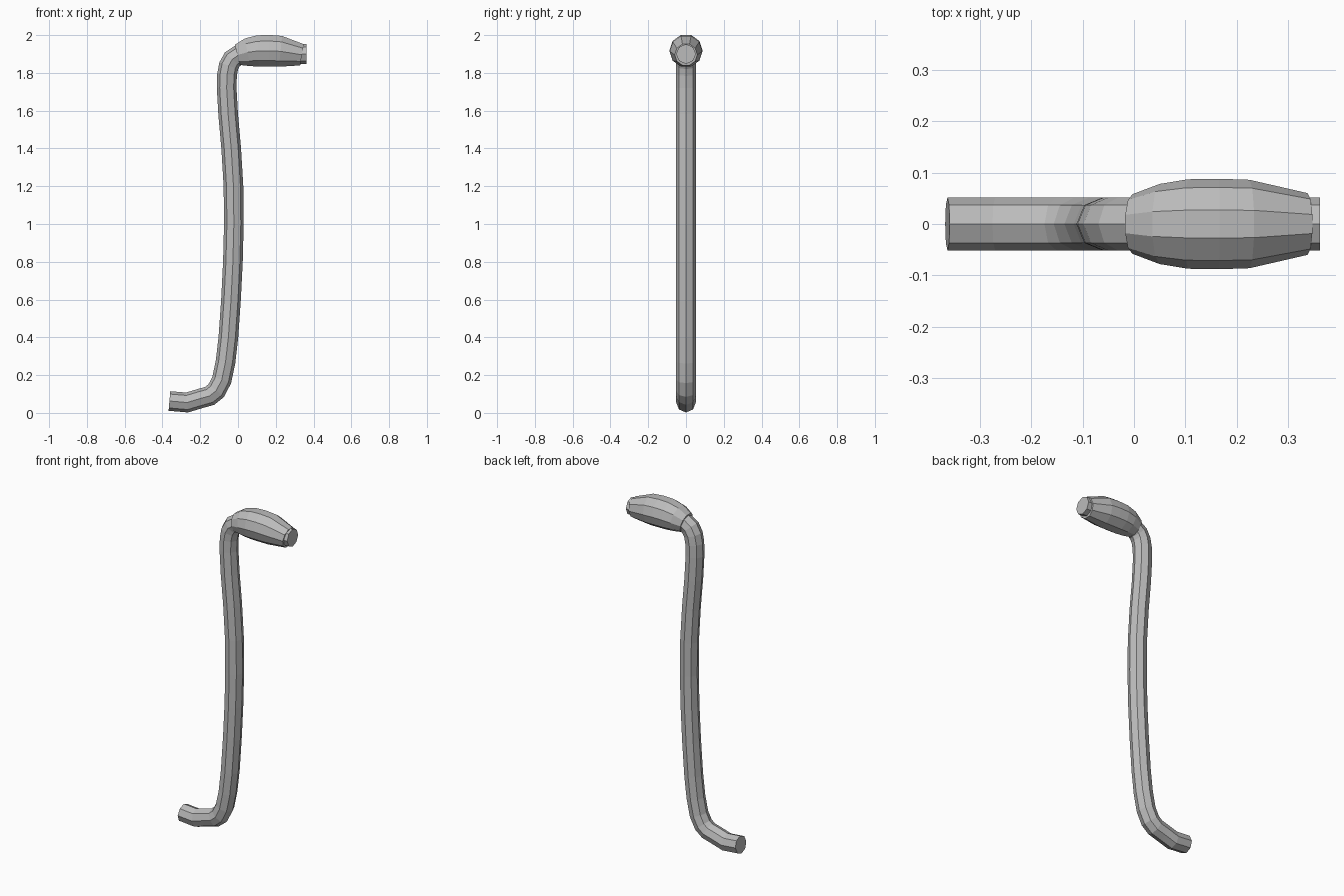
import bpy, bmesh, math
from mathutils import Vector

if "Cube" in bpy.data.objects:
    bpy.data.objects.remove(bpy.data.objects["Cube"])

grey = bpy.data.materials.new("plain_grey")
grey.diffuse_color = (0.5, 0.5, 0.5, 1)
grey.use_nodes = True
grey.node_tree.nodes["Principled BSDF"].inputs["Base Color"].default_value = grey.diffuse_color


def sweep(name, path, sides, phase):
    """Skin capped polygon rings along an (x, z, radius) path in the XZ plane."""
    bm = bmesh.new()
    pts = [Vector((x, 0, z)) for x, z, r in path]
    rings = []
    for i, p in enumerate(pts):
        a = (p - pts[i - 1]).normalized() if i else Vector()
        b = (pts[i + 1] - p).normalized() if i < len(pts) - 1 else Vector()
        t = (a + b).normalized()
        n = Vector((-t.z, 0, t.x))
        r = path[i][2]
        miter = 1 / max(0.7, t.dot(a if i else b))
        ring = []
        for k in range(sides):
            ang = phase + 2 * math.pi * k / sides
            ring.append(bm.verts.new(p + n * (r * miter * math.cos(ang))
                                     + Vector((0, r * math.sin(ang), 0))))
        rings.append(ring)
    for r0, r1 in zip(rings, rings[1:]):
        for k in range(sides):
            j = (k + 1) % sides
            bm.faces.new((r0[k], r0[j], r1[j], r1[k]))
    bm.faces.new(rings[0])
    bm.faces.new(rings[-1])
    bmesh.ops.recalc_face_normals(bm, faces=bm.faces)
    me = bpy.data.meshes.new(name)
    bm.to_mesh(me)
    bm.free()
    me.materials.append(grey)
    ob = bpy.data.objects.new(name, me)
    bpy.context.collection.objects.link(ob)
    return ob


# Bent eight-sided rod: foot, shaft, top bend and the end inside the grip
R = 0.052
rod = [(-0.363, 0.063), (-0.27, 0.055), (-0.2, 0.076), (-0.15, 0.09),
       (-0.115, 0.118), (-0.086, 0.175), (-0.066, 0.27), (-0.051, 0.4),
       (-0.037, 0.6), (-0.027, 0.8), (-0.022, 1.0), (-0.024, 1.2),
       (-0.036, 1.4), (-0.052, 1.58), (-0.06, 1.72), (-0.058, 1.79),
       (-0.049, 1.838), (-0.03, 1.872), (0.0, 1.892), (0.06, 1.9),
       (0.34, 1.9), (0.362, 1.9)]
sweep("bent_rod", [(x, z, R) for x, z in rod], 8, 0)

# Ten-sided barrel grip
grip = [(-0.003, 1.895, 0.058), (0.05, 1.909, 0.078), (0.105, 1.916, 0.087),
        (0.165, 1.917, 0.088), (0.225, 1.914, 0.086), (0.338, 1.896, 0.06)]
sweep("grip", grip, 10, math.pi / 10)
